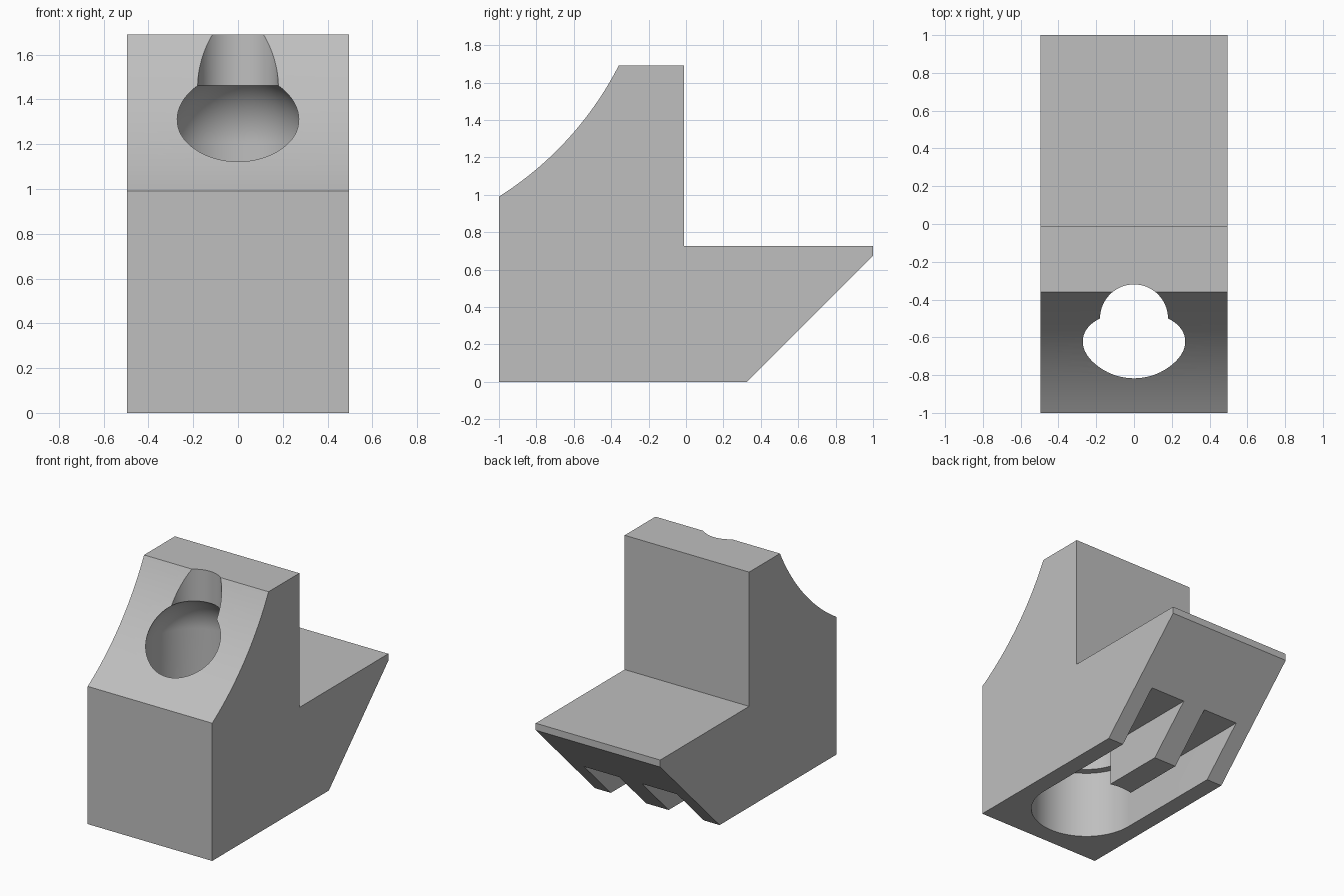
import bpy, bmesh
from math import sin, cos, asin, atan2, radians, tau
from mathutils import Vector

cube = bpy.data.objects.get("Cube")
if cube:
    bpy.data.objects.remove(cube, do_unlink=True)

grey = bpy.data.materials.new("plain_grey")
grey.use_nodes = True
GREY = (0.52, 0.52, 0.52, 1)
grey.diffuse_color = GREY
grey.node_tree.nodes["Principled BSDF"].inputs["Base Color"].default_value = GREY

HALF = 0.495


def finish(bm, name):
    bmesh.ops.recalc_face_normals(bm, faces=bm.faces)
    mesh = bpy.data.meshes.new(name)
    bm.to_mesh(mesh)
    bm.free()
    mesh.materials.append(grey)
    ob = bpy.data.objects.new(name, mesh)
    bpy.context.collection.objects.link(ob)
    return ob


def extrude_x(name, outline, x0, x1):
    """Extrude a (y, z) outline from x0 to x1."""
    bm = bmesh.new()
    face = bm.faces.new([bm.verts.new((x0, y, z)) for y, z in outline])
    new = bmesh.ops.extrude_face_region(bm, geom=[face])["geom"]
    bmesh.ops.translate(bm, vec=(x1 - x0, 0, 0),
                        verts=[v for v in new if isinstance(v, bmesh.types.BMVert)])
    return finish(bm, name)


def lathe(name, profile, centre_y, steps=96):
    """Spin a closed (radius, z) profile about a vertical axis."""
    bm = bmesh.new()
    verts = [bm.verts.new((r, 0, z)) for r, z in profile]
    edges = [bm.edges.new(pair) for pair in zip(verts, verts[1:])]
    bmesh.ops.spin(bm, geom=verts + edges, cent=(0, 0, 0), axis=(0, 0, 1),
                   angle=tau, steps=steps)
    bmesh.ops.remove_doubles(bm, verts=bm.verts, dist=1e-4)
    bmesh.ops.translate(bm, vec=(0, centre_y, 0), verts=bm.verts)
    return finish(bm, name)


def arc(a, b, sag, steps=20):
    """Points on the arc from a to b that dips by sag to the right."""
    a, b = Vector(a), Vector(b)
    chord = b - a
    radius = (chord.length ** 2 / 4 + sag ** 2) / (2 * sag)
    normal = Vector((-chord.y, chord.x)).normalized()
    centre = (a + b) / 2 + normal * (radius - sag)
    half = asin(chord.length / 2 / radius)
    mid = atan2(-normal.y, -normal.x)
    angles = [mid - half + 2 * half * i / steps for i in range(steps + 1)]
    return [(centre.x + radius * cos(t), centre.y + radius * sin(t)) for t in angles]


# Body: upright block with a hollow curved front and a rear shelf
outline = arc((-1, 0.99), (-0.36, 1.69), 0.064)
outline += [(-0.01, 1.69), (-0.01, 0.725), (1, 0.725), (1, 0.675), (0.325, 0), (-1, 0)]
body = extrude_x("body", outline, -HALF, HALF)

# Cavity: wide base, domed shaft and narrow neck
shaft, neck, base, spring = 0.317, 0.18, 0.37, 1.2
dome_end = radians(90) - asin(neck / shaft)
profile = [(0, -0.1), (base, -0.1), (base, 0.49), (shaft, 0.49)]
profile += [(shaft * cos(dome_end * i / 16), spring + shaft * sin(dome_end * i / 16))
            for i in range(17)]
profile += [(neck, 1.9), (0, 1.9)]
cutters = [lathe("cavity_cutter", profile, -0.5)]

# Twin slots running out through the sloped underside
slot = [(-0.5, -0.1), (1.2, -0.1), (1.2, 0.305), (-0.5, 0.305)]
for side, label in ((1, "left"), (-1, "right")):
    cutters.append(extrude_x(label + "_slot_cutter", slot, side * 0.09, side * base))

# Cut the openings
bpy.ops.object.select_all(action="DESELECT")
bpy.context.view_layer.objects.active = body
body.select_set(True)
for cutter in cutters:
    cutter.hide_render = True
    mod = body.modifiers.new(cutter.name, "BOOLEAN")
    mod.operation = "DIFFERENCE"
    mod.solver = "EXACT"
    mod.object = cutter
    bpy.ops.object.modifier_apply(modifier=mod.name)
    bpy.data.objects.remove(cutter, do_unlink=True)

bpy.ops.object.shade_smooth_by_angle(angle=radians(25))
